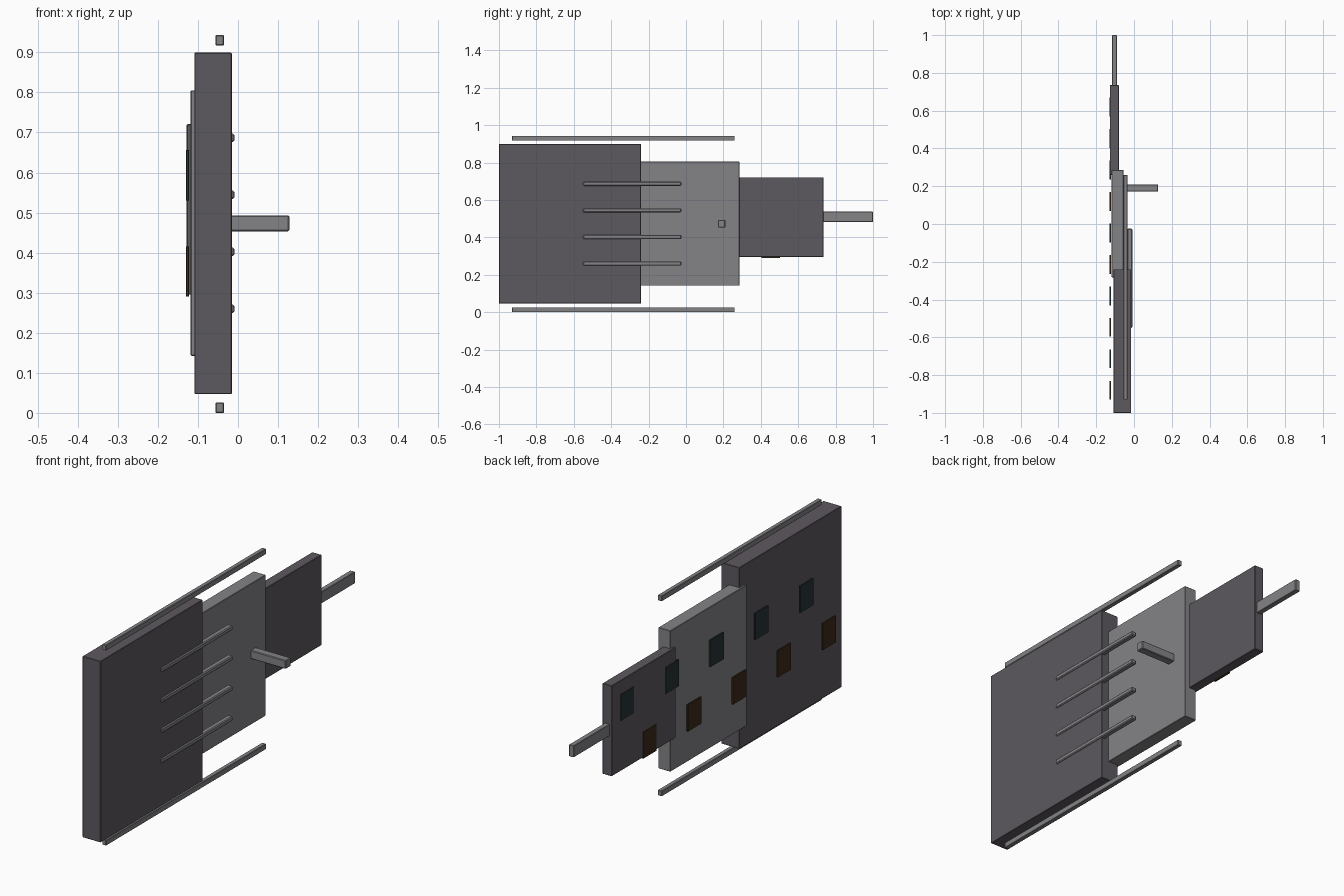
import bpy

if "Cube" in bpy.data.objects:
    bpy.data.objects.remove(bpy.data.objects["Cube"])


def material(name, rgb):
    m = bpy.data.materials.new(name)
    m.diffuse_color = (*rgb, 1)
    m.use_nodes = True
    m.node_tree.nodes["Principled BSDF"].inputs["Base Color"].default_value = m.diffuse_color
    return m


dark = material("dark_metal", (0.11, 0.10, 0.115))
grey = material("grey_metal", (0.23, 0.225, 0.24))
teal = material("dark_teal", (0.02, 0.035, 0.04))
brown = material("dark_brown", (0.045, 0.025, 0.01))


def box(name, x, y, z, mat, bevel=0.002):
    """Box from (min, max) ranges on each axis, with a small chamfer."""
    bpy.ops.mesh.primitive_cube_add(size=1, location=[sum(r) / 2 for r in (x, y, z)])
    ob = bpy.context.object
    ob.name = name
    ob.scale = [r[1] - r[0] for r in (x, y, z)]
    bpy.ops.object.transform_apply(location=False, rotation=False, scale=True)
    ob.data.materials.append(mat)
    if bevel:
        mod = ob.modifiers.new("chamfer", 'BEVEL')
        mod.width = bevel
        mod.segments = 1
    return ob


# Three stepped body slabs
box("large_slab", (-0.109, -0.015), (-1.0, -0.24), (0.047, 0.899), dark)
box("middle_slab", (-0.118, -0.055), (-0.283, 0.285), (0.142, 0.805), grey)
box("small_slab", (-0.128, -0.08), (0.26, 0.735), (0.295, 0.721), dark)

# End rod and side peg
box("end_rod", (-0.116, -0.091), (0.73, 1.0), (0.482, 0.537), grey)
box("side_peg", (-0.056, 0.128), (0.172, 0.21), (0.453, 0.493), grey, 0.003)

# Long rails above and below
for name, z in (("lower_rail", 0.0), ("upper_rail", 0.917)):
    box(name, (-0.056, -0.035), (-0.93, 0.26), (z, z + 0.026), grey)

# Four ribs across the side face
for i in range(4):
    z = 0.26 + i * 0.1423
    box(f"side_rib_{i + 1}", (-0.035, -0.009), (-0.55, -0.025),
        (z - 0.011, z + 0.011), grey, 0.004)

# Staggered tiles on the far side, alternating upper and lower rows
for i in range(10):
    y = 0.62 - i * 0.1667
    z, mat, row = (0.53, teal, "upper") if i % 2 == 0 else (0.29, brown, "lower")
    box(f"{row}_tile_{i // 2 + 1}", (-0.13, -0.122), (y - 0.05, y + 0.05),
        (z, z + 0.126), mat, 0.001)
